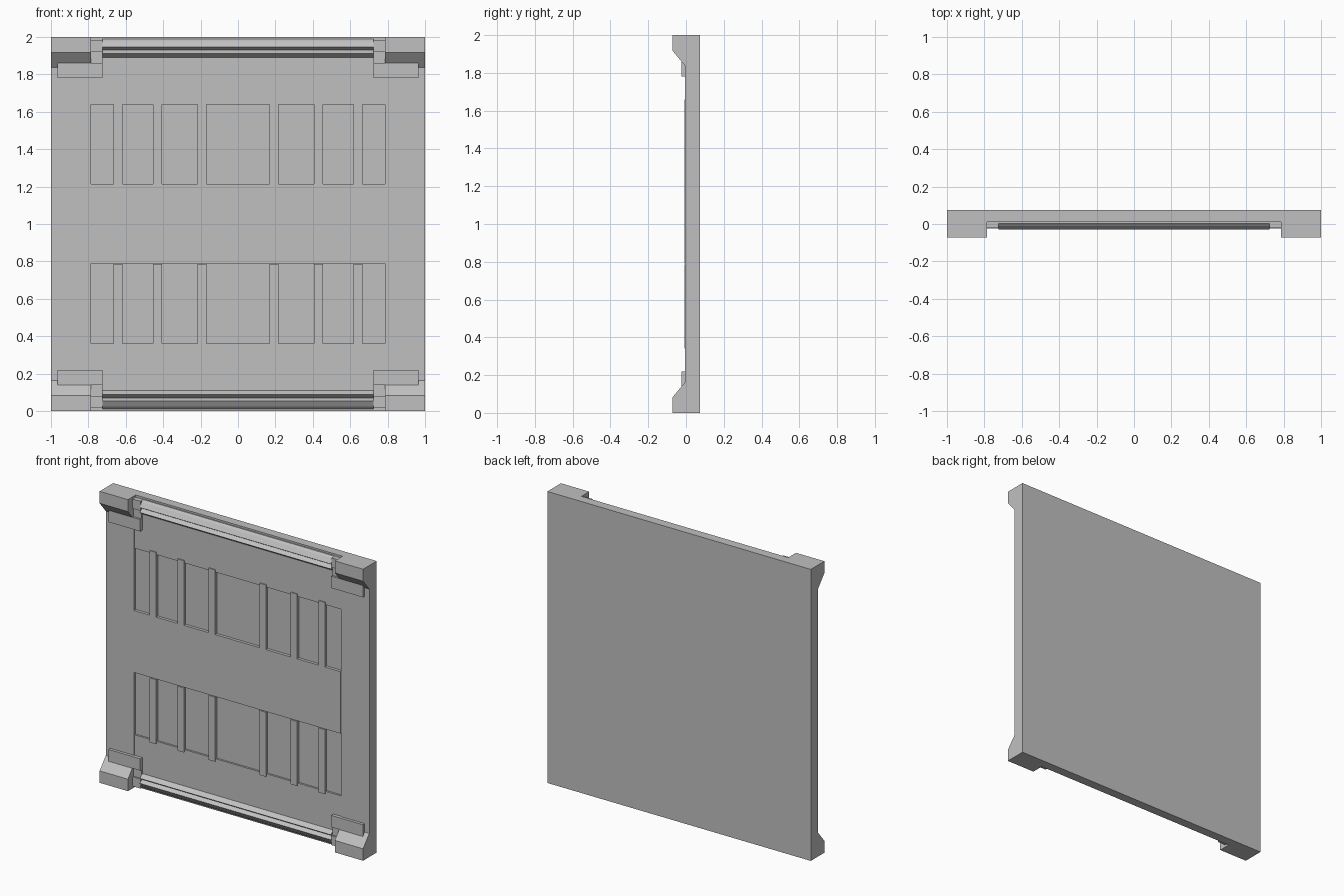
import bpy
import bmesh

cube = bpy.data.objects.get("Cube")
if cube:
    bpy.data.objects.remove(cube, do_unlink=True)

grey = bpy.data.materials.new("plain_grey")
grey.use_nodes = True
COLOUR = (0.53, 0.53, 0.53, 1)
grey.diffuse_color = COLOUR
grey.node_tree.nodes["Principled BSDF"].inputs["Base Color"].default_value = COLOUR


def prism(name, profile, x0, x1):
    """Extrude a closed (y, z) profile along x."""
    bm = bmesh.new()
    face = bm.faces.new([bm.verts.new((x0, y, z)) for y, z in profile])
    grown = bmesh.ops.extrude_face_region(bm, geom=[face])["geom"]
    moved = [v for v in grown if isinstance(v, bmesh.types.BMVert)]
    bmesh.ops.translate(bm, verts=moved, vec=(x1 - x0, 0, 0))
    bmesh.ops.recalc_face_normals(bm, faces=bm.faces[:])
    mesh = bpy.data.meshes.new(name)
    bm.to_mesh(mesh)
    bm.free()
    mesh.materials.append(grey)
    obj = bpy.data.objects.new(name, mesh)
    bpy.context.collection.objects.link(obj)
    return obj


def box(name, x0, x1, y0, y1, z0, z1):
    return prism(name, [(y0, z0), (y1, z0), (y1, z1), (y0, z1)], x0, x1)


INNER = 0.785      # half width of the central field
BACK = 0.075
FLOOR = 0.012      # depth of the sunken panels
FRONT = -0.005     # face of the side frame

# Backing slab and middle band
box("backing_slab", -1, 1, FLOOR, BACK, 0, 2)
box("middle_band", -INNER, INNER, -0.008, FLOOR, 0.79, 1.215)

# Side frames
for side, s in (("left", 1), ("right", -1)):
    x0, x1 = sorted((s * INNER, s))
    box(side + "_frame", x0, x1, FRONT, FLOOR, 0, 2)

# Upper and lower halves mirror each other about mid height
block = [(FLOOR, 2), (-0.072, 2), (-0.072, 1.918), (FRONT, 1.838), (FLOOR, 1.838)]
rail = [(FLOOR, 1.988), (0.004, 1.988), (-0.01, 1.976), (-0.03, 1.946),
        (-0.004, 1.93), (-0.03, 1.912), (0, 1.89), (FLOOR, 1.89)]
for half, flip in (("upper", False), ("lower", True)):
    def fz(points):
        return [(y, 2 - z if flip else z) for y, z in points]

    def slab(name, x0, x1, y0, z0, z1):
        prism(name, fz([(y0, z0), (FLOOR, z0), (FLOOR, z1), (y0, z1)]), x0, x1)

    # Field beyond the sunken panels, and the grooved rail
    slab(half + "_field", -INNER, INNER, -0.001, 1.64, 1.89)
    prism(half + "_grooved_rail", fz(rail), -0.725, 0.725)

    for side, s in (("left", 1), ("right", -1)):
        def span(a, b):
            return sorted((s * a, s * b))

        tag = half + "_" + side
        prism(tag + "_corner_block", fz(block), *span(INNER, 1))
        slab(tag + "_corner_plate", *span(0.725, 0.965), -0.025, 1.78, 1.861)
        # Stepped holder at the rail end
        slab(tag + "_rail_holder", *span(0.725, INNER), -0.022, 1.92, 1.985)
        slab(tag + "_rail_holder_foot", *span(0.725, INNER), -0.012, 1.86, 1.92)
        # Ribs dividing the sunken panels
        for i, x in enumerate((0.193, 0.43, 0.641)):
            slab(f"{tag}_rib_{i + 1}", *span(x - 0.024, x + 0.024), -0.008, 1.215, 1.658)
